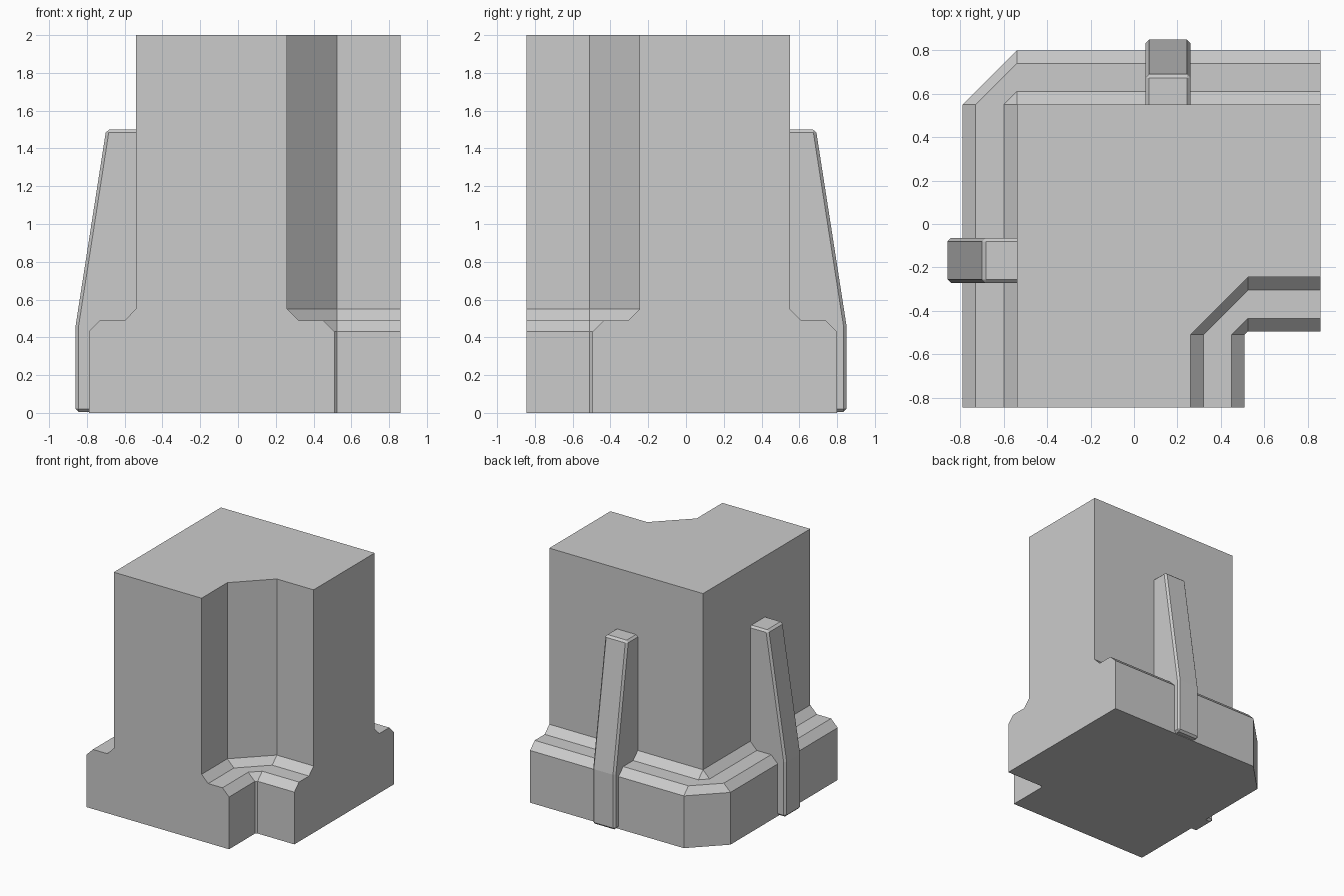
import bpy
import bmesh

cube = bpy.data.objects.get("Cube")
if cube:
    bpy.data.objects.remove(cube, do_unlink=True)

# Single grey material
stone = bpy.data.materials.new("stone_grey")
stone.use_nodes = True
GREY = (0.6, 0.6, 0.6, 1.0)
stone.diffuse_color = GREY
stone.node_tree.nodes["Principled BSDF"].inputs["Base Color"].default_value = GREY

# Main dimensions
LEFT, RIGHT, FRONT, BACK = -0.54, 0.86, -0.845, 0.55
NOTCH_X, NOTCH_Y = 0.26, -0.245


def finish(bm, name):
    bmesh.ops.remove_doubles(bm, verts=bm.verts, dist=0.0005)
    bmesh.ops.recalc_face_normals(bm, faces=bm.faces)
    mesh = bpy.data.meshes.new(name)
    bm.to_mesh(mesh)
    bm.free()
    mesh.materials.append(stone)
    obj = bpy.data.objects.new(name, mesh)
    bpy.context.collection.objects.link(obj)
    return obj


def outline(d):
    """Wall plan pushed outward by d, with chamfered corners."""
    return [(LEFT - d, FRONT), (NOTCH_X + d, FRONT), (NOTCH_X + d, -0.51),
            (0.525, NOTCH_Y - d), (RIGHT, NOTCH_Y - d), (RIGHT, BACK + d),
            (LEFT, BACK + d), (LEFT - d, BACK)]


# Corner wall with stepped plinth: loft of (outward offset, height) levels
levels = [(0.25, 0), (0.25, 0.43), (0.19, 0.49), (0.06, 0.49), (0, 0.55), (0, 2)]
bm = bmesh.new()
rings = [[bm.verts.new((x, y, z)) for x, y in outline(d)] for d, z in levels]
for low, high in zip(rings, rings[1:]):
    for i in (1, 2, 3, 5, 6, 7):
        j = (i + 1) % 8
        bm.faces.new((low[i], low[j], high[j], high[i]))
# Flat cut ends at the front and right, then floor and top
for a, b in ((0, 1), (4, 5)):
    bm.faces.new([r[a] for r in rings] + [r[b] for r in reversed(rings)])
bm.faces.new(list(reversed(rings[0])))
bm.faces.new(rings[-1])
finish(bm, "corner_wall")


def buttress(name, centre, start, along_y):
    """Tapered bevelled rib leaning on a wall; inner end sits inside it."""
    profile = [(-0.1, 0.005), (0.305, 0.005), (0.305, 0.46), (0.143, 1.5), (-0.1, 1.5)]
    bm = bmesh.new()
    sides = []
    for w in (centre - 0.103, centre + 0.103):
        ring = []
        for out, z in profile:
            co = (w, start + out, z) if along_y else (start - out, w, z)
            ring.append(bm.verts.new(co))
        sides.append(ring)
        bm.faces.new(ring)
    for i in range(len(profile)):
        j = (i + 1) % len(profile)
        bm.faces.new((sides[0][i], sides[0][j], sides[1][j], sides[1][i]))
    obj = finish(bm, name)
    bevel = obj.modifiers.new("edge_bevel", "BEVEL")
    bevel.width = 0.016
    bevel.segments = 1
    bevel.limit_method = "ANGLE"
    bevel.angle_limit = 0.5


buttress("back_buttress", 0.157, 0.545, True)
buttress("right_buttress", -0.168, -0.555, False)
